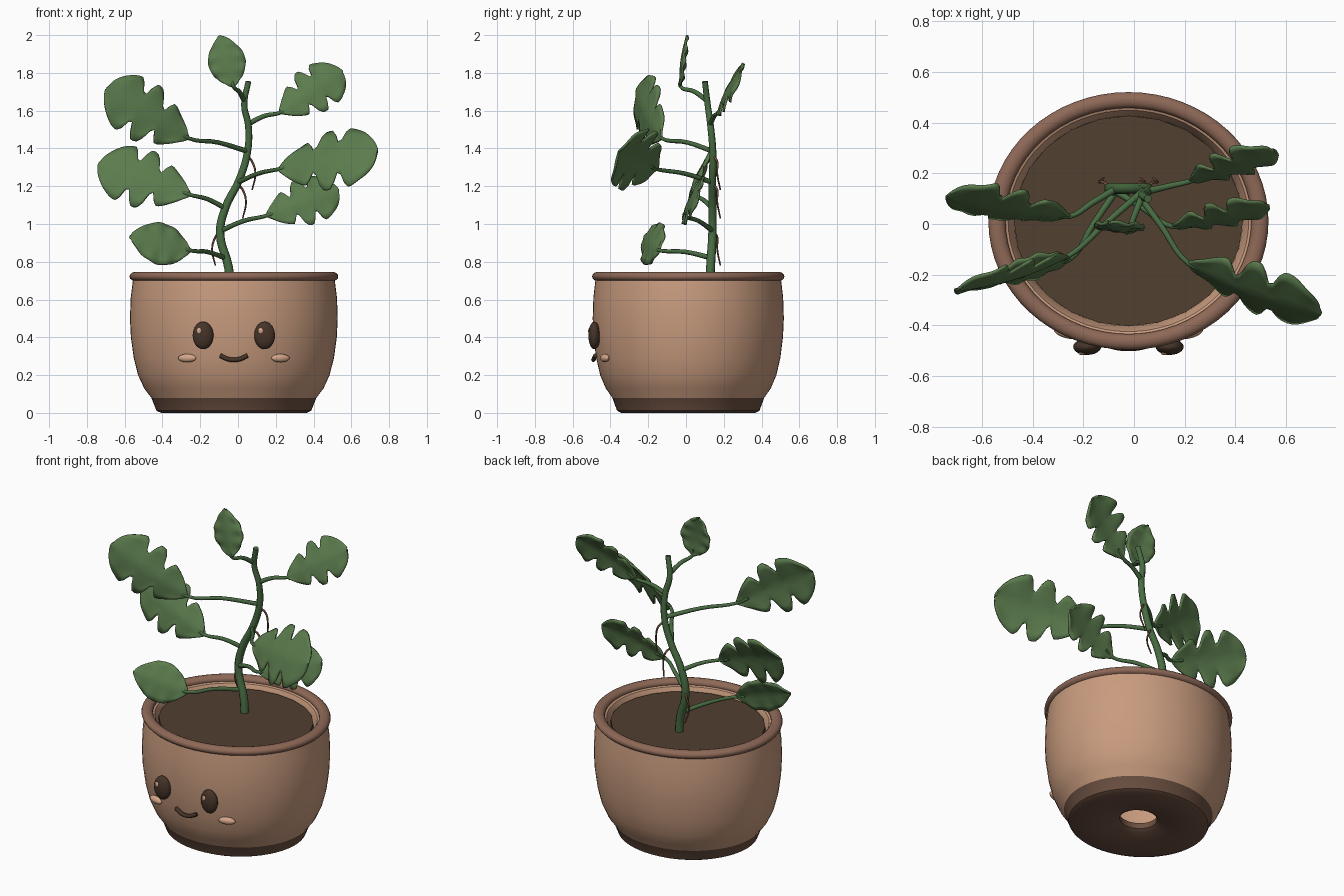
import bpy, bmesh, math
from mathutils import Vector

cube = bpy.data.objects.get("Cube")
if cube:
    bpy.data.objects.remove(cube)

CX, CY, SQUASH = -0.022, 0.012, 0.92


def material(name, r, g, b):
    m = bpy.data.materials.new(name)
    m.use_nodes = True
    m.diffuse_color = (r, g, b, 1)
    m.node_tree.nodes["Principled BSDF"].inputs["Base Color"].default_value = (r, g, b, 1)
    return m


CLAY = material("terracotta", 0.58, 0.33, 0.21)
RIM = material("rim_brown", 0.27, 0.14, 0.095)
BASE = material("base_brown", 0.15, 0.08, 0.053)
SOIL = material("soil_brown", 0.085, 0.05, 0.031)
DARK = material("face_dark_brown", 0.06, 0.034, 0.021)
BLUSH = material("blush", 0.66, 0.38, 0.25)
LEAF = material("leaf_green", 0.105, 0.2, 0.075)
STEM = material("stem_green", 0.065, 0.15, 0.055)
ROOT = material("root_brown", 0.17, 0.075, 0.045)


def smooth(obj, angle=40):
    bpy.ops.object.select_all(action='DESELECT')
    obj.select_set(True)
    bpy.context.view_layer.objects.active = obj
    bpy.ops.object.shade_smooth_by_angle(angle=math.radians(angle))


def finish(name, bm, *mats):
    bmesh.ops.recalc_face_normals(bm, faces=bm.faces)
    mesh = bpy.data.meshes.new(name)
    bm.to_mesh(mesh)
    bm.free()
    obj = bpy.data.objects.new(name, mesh)
    bpy.context.collection.objects.link(obj)
    for m in mats:
        mesh.materials.append(m)
    return obj


def lathe(name, profile, mats, first_count=0, steps=64):
    """Closed profile turned round the pot axis; the first segments take the first material."""
    bm = bmesh.new()
    rings = []
    for r, z in profile:
        rings.append([bm.verts.new((CX + r * math.cos(a), CY + SQUASH * r * math.sin(a), z))
                      for a in (math.tau * i / steps for i in range(steps))])
    for k, ring in enumerate(rings):
        nxt = rings[(k + 1) % len(rings)]
        for i in range(steps):
            j = (i + 1) % steps
            f = bm.faces.new((ring[i], ring[j], nxt[j], nxt[i]))
            f.material_index = 0 if k < first_count or len(mats) == 1 else 1
    obj = finish(name, bm, *mats)
    smooth(obj)
    return obj


def ball(name, centre, size, mat):
    bpy.ops.mesh.primitive_uv_sphere_add(segments=24, ring_count=14, location=centre)
    obj = bpy.context.object
    obj.name = name
    obj.scale = size
    obj.data.materials.append(mat)
    smooth(obj, 60)
    return obj


def tube(name, points, r0, r1, mat):
    """Tapered round tube through the points."""
    cu = bpy.data.curves.new(name, 'CURVE')
    cu.dimensions = '3D'
    cu.bevel_depth = 1
    cu.bevel_resolution = 2
    cu.resolution_u = 5
    cu.use_fill_caps = True
    sp = cu.splines.new('BEZIER')
    sp.bezier_points.add(len(points) - 1)
    for i, (bp, p) in enumerate(zip(sp.bezier_points, points)):
        bp.co = p
        bp.radius = r0 + (r1 - r0) * i / (len(points) - 1)
        bp.handle_left_type = bp.handle_right_type = 'AUTO'
    obj = bpy.data.objects.new(name, cu)
    bpy.context.collection.objects.link(obj)
    cu.materials.append(mat)
    bpy.ops.object.select_all(action='DESELECT')
    obj.select_set(True)
    bpy.context.view_layer.objects.active = obj
    bpy.ops.object.convert(target='MESH')
    smooth(bpy.context.object, 60)


def half_width(t, lobed):
    if not lobed:
        return 0.35 * max(0, math.sin(math.pi * t ** 0.95)) ** 0.75
    w = 0.33 * max(0, math.sin(math.pi * t ** 1.35)) ** 0.55
    for c, depth in ((0.37, 0.62), (0.62, 0.55)):
        w *= 1 - depth * math.exp(-((t - c) / 0.05) ** 2)
    return w


def leaf(name, stem_at, base, tip, tilt, lobed):
    """Petiole plus a folded blade whose upper side faces front and up by the tilt."""
    start, base, tip = Vector(stem_at), Vector(base), Vector(tip)
    axis = tip - base
    length = axis.length
    axis.normalize()
    n = Vector((0, -1, tilt))
    n = (n - axis * n.dot(axis)).normalized()
    side = axis.cross(n)
    mid = start.lerp(base, 0.5) + Vector((0, 0, 0.012))
    tube(name + "_petiole", [start, mid, base, base + axis * length * 0.15], 0.014, 0.008, STEM)
    bm = bmesh.new()
    rows, half = 44, 4
    grid = []
    for i in range(rows + 1):
        t = (1 - math.cos(math.pi * i / rows)) / 2
        w = half_width(t, lobed) * length + 0.002
        row = []
        for j in range(-half, half + 1):
            v = j / half
            drop = -0.16 * abs(v) * w + 0.006 * v * v * math.sin(t * 24 + v)
            bend = 0.04 * length * math.sin(math.pi * t)
            row.append(bm.verts.new(base + axis * t * length + side * v * w + n * (drop + bend)))
        grid.append(row)
    for a, b in zip(grid, grid[1:]):
        for j in range(2 * half):
            bm.faces.new((a[j], a[j + 1], b[j + 1], b[j]))
    obj = finish(name + "_blade", bm, LEAF)
    mod = obj.modifiers.new("thickness", 'SOLIDIFY')
    mod.thickness = 0.012
    mod.offset = 0
    smooth(obj, 50)


# Pot: foot with drain hole, rounded wall, inner wall
lathe("pot", [(0.11, 0.07), (0.11, 0.035), (0.14, 0.018), (0.25, 0.008), (0.385, 0.0),
              (0.41, 0.012), (0.437, 0.08), (0.475, 0.13), (0.507, 0.2), (0.53, 0.29),
              (0.545, 0.4), (0.55, 0.5), (0.546, 0.61), (0.534, 0.705), (0.5, 0.72),
              (0.475, 0.71), (0.45, 0.66), (0.44, 0.4), (0.38, 0.1)], (BASE, CLAY), 6)
lathe("pot_rim", [(0.519 + 0.034 * math.cos(a), 0.722 + 0.025 * math.sin(a))
                  for a in (math.tau * i / 14 for i in range(14))], (RIM,))

# Soil disc
bpy.ops.mesh.primitive_cylinder_add(vertices=24, radius=0.452, depth=0.04, location=(CX, CY, 0.67))
soil = bpy.context.object
soil.name = "soil"
soil.scale.y = SQUASH
soil.data.materials.append(SOIL)

# Face
for label, s in (("right", -1), ("left", 1)):
    ball(label + "_eye", (CX + s * 0.163, -0.485, 0.41), (0.055, 0.032, 0.073), DARK)
    ball(label + "_eye_glint", (CX + s * 0.163 - 0.02, -0.511, 0.434), (0.014, 0.007, 0.016), BLUSH)
    cheek = ball(label + "_cheek", (CX + s * 0.247, -0.43, 0.29), (0.05, 0.02, 0.022), BLUSH)
    cheek.rotation_euler.z = s * 0.3
tube("mouth", [(CX - 0.072, -0.48, 0.304), (CX - 0.035, -0.488, 0.286), (CX, -0.49, 0.281),
               (CX + 0.035, -0.488, 0.286), (CX + 0.072, -0.48, 0.304)], 0.012, 0.012, DARK)

# Stem
tube("stem", [(-0.04, 0.125, 0.66), (-0.05, 0.13, 0.77), (-0.095, 0.14, 0.95), (-0.065, 0.14, 1.09),
              (0.005, 0.14, 1.23), (0.05, 0.142, 1.38), (0.055, 0.13, 1.52), (0.033, 0.115, 1.63),
              (0.055, 0.1, 1.755)], 0.026, 0.016, STEM)

# Leaves: stem point, blade base, blade tip, tilt, lobed or plain
leaf("top_leaf", (0.035, 0.115, 1.65), (-0.025, -0.03, 1.73), (-0.095, 0.005, 1.995), 0, False)
leaf("upper_left_leaf", (0.055, 0.13, 1.53), (0.225, 0.17, 1.59), (0.55, 0.29, 1.81), 0.33, True)
leaf("upper_right_leaf", (0.05, 0.142, 1.385), (-0.265, -0.13, 1.455), (-0.695, -0.26, 1.715), 0.33, True)
leaf("middle_left_leaf", (0.0, 0.14, 1.22), (0.215, -0.155, 1.29), (0.735, -0.355, 1.385), 0.6, True)
leaf("middle_right_leaf", (-0.07, 0.14, 1.085), (-0.255, 0.03, 1.155), (-0.735, 0.11, 1.32), 0.4, True)
leaf("lower_left_leaf", (-0.09, 0.14, 0.965), (0.155, -0.01, 1.045), (0.53, 0.07, 1.18), 0.33, True)
leaf("lower_right_leaf", (-0.068, 0.135, 0.82), (-0.255, -0.14, 0.86), (-0.57, -0.22, 0.935), 0.45, False)

# Aerial roots
for i, (x, z, s) in enumerate(((0.05, 1.36, 1), (0.0, 1.21, 1), (-0.095, 0.96, -1))):
    tube("aerial_root_%d" % (i + 1), [(x, 0.145, z), (x + s * 0.025, 0.165, z - 0.03),
         (x + s * 0.042, 0.165, z - 0.09), (x + s * 0.025, 0.182, z - 0.18)], 0.007, 0.004, ROOT)
